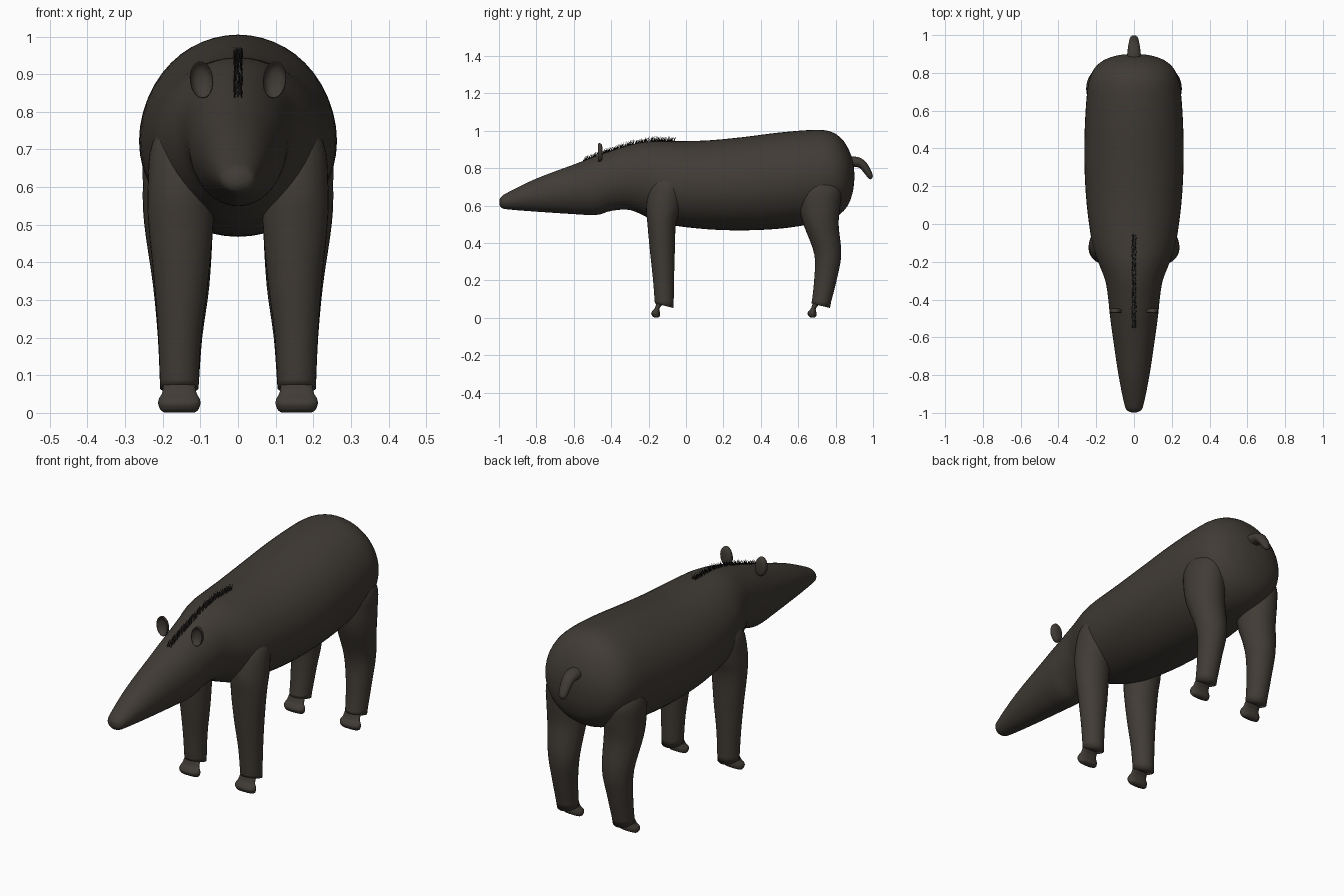
import bpy, bmesh, math, random
from mathutils import Vector, Matrix

if "Cube" in bpy.data.objects:
    bpy.data.objects.remove(bpy.data.objects["Cube"])
random.seed(4)


def material(name, rgb):
    m = bpy.data.materials.new(name)
    m.use_nodes = True
    m.diffuse_color = (*rgb, 1)
    m.node_tree.nodes["Principled BSDF"].inputs["Base Color"].default_value = (*rgb, 1)
    return m


HIDE = material("dark brown hide", (0.052, 0.044, 0.036))
HAIR = material("black bristle", (0.009, 0.008, 0.007))


def finish(bm, name, mat, smooth=True):
    bmesh.ops.recalc_face_normals(bm, faces=bm.faces)
    mesh = bpy.data.meshes.new(name)
    bm.to_mesh(mesh)
    bm.free()
    obj = bpy.data.objects.new(name, mesh)
    bpy.context.collection.objects.link(obj)
    mesh.materials.append(mat)
    for p in mesh.polygons:
        p.use_smooth = smooth
    return obj


def spline(rows, t):
    """Catmull-Rom interpolation through rows of numbers."""
    i = min(int(t), len(rows) - 2)
    f = t - i
    a, b, c, d = (rows[max(0, min(len(rows) - 1, i + k))] for k in (-1, 0, 1, 2))
    return [q + f * (r - p) / 2 + f * f * (p - 2.5 * q + 2 * r - s / 2)
            + f ** 3 * (1.5 * (q - r) + (s - p) / 2) for p, q, r, s in zip(a, b, c, d)]


def loft(name, rows, point, mat=HIDE, sides=32, steps=4):
    """Skin rings made by point(row, cos, sin) and cap both ends."""
    bm = bmesh.new()
    rings = []
    for n in range((len(rows) - 1) * steps + 1):
        row = spline(rows, n / steps)
        rings.append([bm.verts.new(point(row, math.cos(math.tau * k / sides),
                                         math.sin(math.tau * k / sides))) for k in range(sides)])
    for lo, hi in zip(rings, rings[1:]):
        for k in range(sides):
            j = (k + 1) % sides
            bm.faces.new((lo[k], lo[j], hi[j], hi[k]))
    bm.faces.new(rings[0])
    bm.faces.new(rings[-1])
    return finish(bm, name, mat)


# Head, neck and trunk in one skin: y, bottom, top, half width
trunk = [(-0.998, .604, .632, .012), (-.985, .588, .65, .038), (-.95, .58, .672, .052),
         (-.8, .568, .745, .082), (-.6, .555, .82, .112), (-.48, .55, .866, .128),
         (-.4, .572, .893, .136), (-.3, .577, .925, .152), (-.2, .535, .943, .19),
         (-.1, .5, .945, .222), (.1, .475, .948, .25), (.3, .468, .966, .262),
         (.5, .477, .991, .261), (.68, .503, 1.005, .25), (.77, .525, .997, .235),
         (.83, .56, .96, .205), (.87, .61, .9, .155), (.893, .68, .835, .085),
         (.9, .74, .775, .02)]
loft("body", trunk, lambda r, c, s: (r[3] * c, r[0], (r[1] + r[2]) / 2 + (r[2] - r[1]) / 2 * s), sides=48)

# Legs: z, centre x, centre y, radius x, radius y
front = [(.8, .13, -.08, .03, .04), (.72, .147, -.1, .08, .085), (.6, .153, -.12, .087, .092),
         (.5, .152, -.13, .086, .076), (.35, .151, -.126, .072, .066),
         (.2, .155, -.12, .057, .056), (.065, .156, -.116, .051, .05)]
hind = [(.8, .13, .7, .05, .06), (.7, .16, .715, .085, .11), (.6, .161, .715, .092, .11),
        (.5, .158, .722, .091, .094), (.34, .151, .758, .075, .072),
        (.2, .154, .745, .059, .06), (.065, .156, .72, .051, .05)]
# Toe strip hanging off the front edge of the leg, relative to its ankle
toe = [(.075, 0, -.025, .042, .018), (.052, 0, -.038, .046, .013), (.038, 0, -.044, .054, .019),
       (.024, 0, -.046, .056, .024), (.008, 0, -.044, .05, .019), (.001, 0, -.043, .04, .008)]

for kind, rows in (("front", front), ("hind", hind)):
    for side, sx in (("left", 1), ("right", -1)):
        def ring(r, c, s):
            # the lower rim rises slightly toward the toe
            tilt = .012 if r[0] < .08 else 0
            return (sx * (r[1] + r[3] * c), r[2] + r[4] * s, r[0] - tilt * s)
        loft(f"{side}_{kind}_leg", rows, ring)
        ankle = rows[-1]
        strip = [(z, ankle[1] + x, ankle[2] + y, rx, ry) for z, x, y, rx, ry in toe]
        loft(f"{side}_{kind}_foot", strip,
             lambda r, c, s: (sx * (r[1] + r[3] * math.copysign(abs(c) ** .7, c)), r[2] + r[4] * s, r[0]),
             sides=24)

# Tail, drooping and tapered: y, z, half width, half thickness, slope angle
tail = [(.84, .83, .04, .03, 0), (.9, .835, .036, .028, -.15), (.94, .822, .031, .024, -.6),
        (.968, .787, .026, .02, -.9), (.985, .757, .02, .015, -1.1), (.99, .743, .008, .006, -1.1)]
loft("tail", tail, lambda r, c, s: (r[2] * c, r[0] - r[3] * s * math.sin(r[4]),
                                    r[1] + r[3] * s * math.cos(r[4])), sides=20)

# Ears: thin oval cups, hollow toward the front
ear_rows = [(.007, .15), (.003, .6), (-.006, .85), (-.012, .96), (-.008, 1),
            (.003, .97), (.01, .7), (.012, .15)]
for side, sx in (("left", 1), ("right", -1)):
    ear = loft(f"{side}_ear", ear_rows,
               lambda r, c, s: (.031 * r[1] * c, r[0], .049 * r[1] * s), sides=28, steps=2)
    ear.matrix_world = Matrix.Translation((sx * .097, -.458, .885)) @ Matrix.Rotation(sx * .1, 4, "Y")

# Mane: short bristles in rows along the neck ridge
bm = bmesh.new()
ridge = [r for r in trunk if -.7 < r[0] < .2]
for n in range(54):
    y = -.55 + .48 * n / 53
    a, b = next((p, q) for p, q in zip(ridge, ridge[1:]) if p[0] <= y <= q[0])
    z = a[2] + (b[2] - a[2]) * (y - a[0]) / (b[0] - a[0])
    for x in (-.008, 0, .008):
        base = Vector((x + random.uniform(-.002, .002), y + random.uniform(-.004, .004), z - .008))
        tip = base + Vector((random.uniform(-.004, .004), .014, random.uniform(.028, .038)))
        foot = [bm.verts.new(base + Vector((.003 * math.cos(t), .004 * math.sin(t), 0)))
                for t in (0, math.tau / 3, 2 * math.tau / 3)]
        top = bm.verts.new(tip)
        bm.faces.new(foot)
        for k in range(3):
            bm.faces.new((foot[k], foot[(k + 1) % 3], top))
finish(bm, "mane", HAIR, smooth=False)
